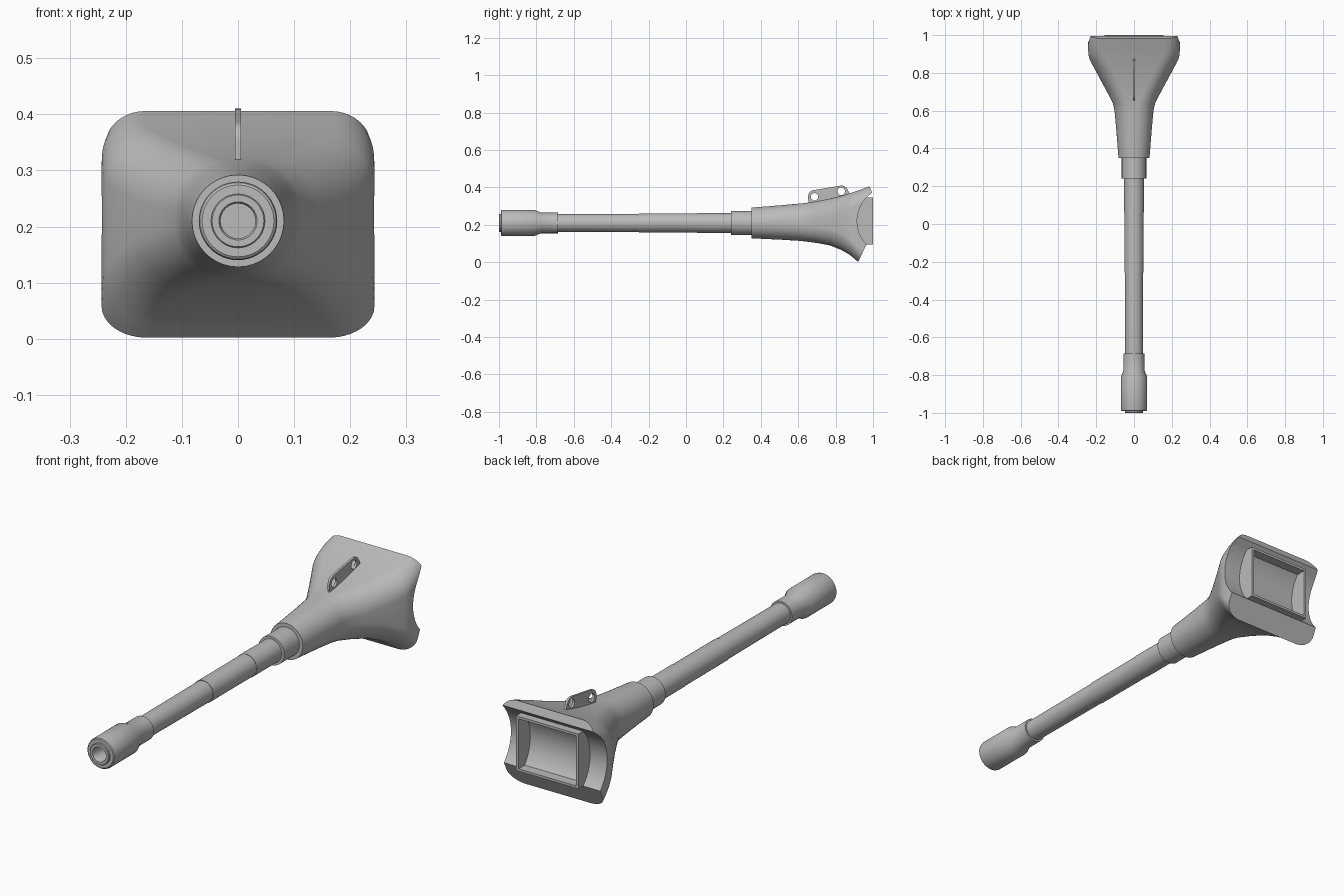
import bpy, bmesh, math

if "Cube" in bpy.data.objects:
    bpy.data.objects.remove(bpy.data.objects["Cube"])

AXIS_Z = 0.21
gray = bpy.data.materials.new("light_gray_metal")
gray.diffuse_color = (0.5, 0.5, 0.5, 1)
gray.use_nodes = True
gray.node_tree.nodes["Principled BSDF"].inputs["Base Color"].default_value = gray.diffuse_color


def make(name, bm):
    bmesh.ops.recalc_face_normals(bm, faces=bm.faces[:])
    me = bpy.data.meshes.new(name)
    bm.to_mesh(me)
    bm.free()
    me.materials.append(gray)
    ob = bpy.data.objects.new(name, me)
    bpy.context.collection.objects.link(ob)
    return ob


def select(ob):
    bpy.ops.object.select_all(action='DESELECT')
    ob.select_set(True)
    bpy.context.view_layer.objects.active = ob


def smooth(ob, angle=32):
    select(ob)
    bpy.ops.object.shade_smooth_by_angle(angle=math.radians(angle))


def skin(name, rings):
    """Join equal rings of points into a closed tube with capped ends."""
    bm = bmesh.new()
    loops = [[bm.verts.new(p) for p in ring] for ring in rings]
    n = len(loops[0])
    for a, b in zip(loops, loops[1:]):
        for i in range(n):
            j = (i + 1) % n
            bm.faces.new((a[i], a[j], b[j], b[i]))
    bm.faces.new(loops[0])
    bm.faces.new(loops[-1])
    return make(name, bm)


def turned(name, profile, n=48):
    """Solid of (y, radius) steps about the gun axis."""
    rings = [[(r * math.cos(2 * math.pi * i / n), y,
               AXIS_Z + r * math.sin(2 * math.pi * i / n)) for i in range(n)]
             for y, r in profile]
    ob = skin(name, rings)
    smooth(ob)
    return ob


def slab(name, outline, half):
    """Side outline of (y, z) points spread from -half to half in x."""
    return skin(name, [[(x, y, z) for y, z in outline] for x in (-half, half)])


def box(name, x0, x1, y0, y1, z0, z1):
    return skin(name, [[(x, y0, z0), (x, y1, z0), (x, y1, z1), (x, y0, z1)]
                       for x in (x0, x1)])


def cut(ob, cutter):
    select(ob)
    mod = ob.modifiers.new("cut", 'BOOLEAN')
    mod.operation = 'DIFFERENCE'
    mod.solver = 'EXACT'
    mod.object = cutter
    bpy.ops.object.modifier_apply(modifier=mod.name)
    bpy.data.objects.remove(cutter)


def arc(cy, cz, r, a0, a1, n):
    return [(cy + r * math.cos(math.radians(a0 + (a1 - a0) * i / n)),
             cz + r * math.sin(math.radians(a0 + (a1 - a0) * i / n)))
            for i in range(n + 1)]


# Muzzle with recessed bore and a stepped collar
turned("muzzle", [(-0.90, 0.031), (-0.995, 0.031), (-1.0, 0.034), (-1.0, 0.046),
                  (-0.998, 0.048), (-0.99, 0.048), (-0.99, 0.064), (-0.987, 0.068),
                  (-0.98, 0.07), (-0.81, 0.07), (-0.775, 0.055), (-0.685, 0.055),
                  (-0.685, 0.03)])

# Long tapering barrel and the sleeve behind it
turned("barrel", [(-0.70, 0.047), (-0.25, 0.049), (-0.25, 0.051),
                  (0.06, 0.0515), (0.06, 0.053), (0.25, 0.053)])
turned("barrel_sleeve", [(0.24, 0.04), (0.24, 0.065), (0.36, 0.065)])


# Flared mantlet: round at the front, rounded rectangle at the back
def section(y, hw, z0, z1, r, seg=10):
    pts = []
    for k, (sx, sz) in enumerate(((1, 1), (-1, 1), (-1, -1), (1, -1))):
        cx = sx * (hw - r)
        cz = z1 - r if sz > 0 else z0 + r
        for i in range(seg + 1):
            # half-open shift keeps touching corners apart on the round end
            a = math.radians(90 * k + 1 + 88 * i / seg)
            pts.append((cx + r * math.cos(a), y, cz + r * math.sin(a)))
    return pts


mantlet = skin("mantlet", [section(*s) for s in (
    (0.35, 0.082, 0.128, 0.292, 0.082),
    (0.50, 0.094, 0.121, 0.304, 0.088),
    (0.60, 0.103, 0.115, 0.313, 0.090),
    (0.64, 0.112, 0.111, 0.317, 0.090),
    (0.70, 0.143, 0.103, 0.326, 0.094),
    (0.77, 0.181, 0.090, 0.340, 0.096),
    (0.83, 0.213, 0.066, 0.355, 0.094),
    (0.87, 0.234, 0.043, 0.367, 0.090),
    (0.89, 0.240, 0.028, 0.373, 0.086),
    (0.92, 0.243, 0.002, 0.383, 0.080),
    (0.96, 0.243, -0.030, 0.398, 0.076),
    (1.02, 0.236, -0.060, 0.420, 0.076))])

# Back end: slanted lips around a hollow turned about the x axis
span = math.degrees(math.asin(0.125 / 0.181))
rear = [(0.919, -0.2), (0.919, 0.0)]
rear += arc(1.096, 0.22, 0.181, 180 + span, 180 - span, 24)
rear += [(0.995, 0.372), (0.98, 0.409), (0.98, 0.6), (1.3, 0.6), (1.3, -0.2)]
cut(mantlet, slab("rear_cutter", rear, 0.5))
smooth(mantlet)

# Thin rectangular frame standing in the hollow
for side, s in (("left", -1), ("right", 1)):
    xs = sorted((s * 0.145, s * 0.157))
    box("frame_" + side, xs[0], xs[1], 0.90, 1.0, 0.095, 0.345)
box("frame_bottom", -0.145, 0.145, 0.945, 1.0, 0.095, 0.106)
box("frame_top", -0.145, 0.145, 0.945, 1.0, 0.334, 0.345)

# Lifting lug on top with two holes
lug_outline = [(0.655, 0.30)]
lug_outline += arc(0.687, 0.352, 0.034, 180, 100, 6)
lug_outline += arc(0.832, 0.376, 0.034, 100, 20, 6)
lug_outline += [(0.878, 0.36), (0.875, 0.345)]
lug = slab("lifting_lug", lug_outline, 0.005)
for hy, hz in ((0.687, 0.350), (0.830, 0.379)):
    cut(lug, slab("hole_cutter", arc(hy, hz, 0.02, 0, 345, 23), 0.05))
smooth(lug)
